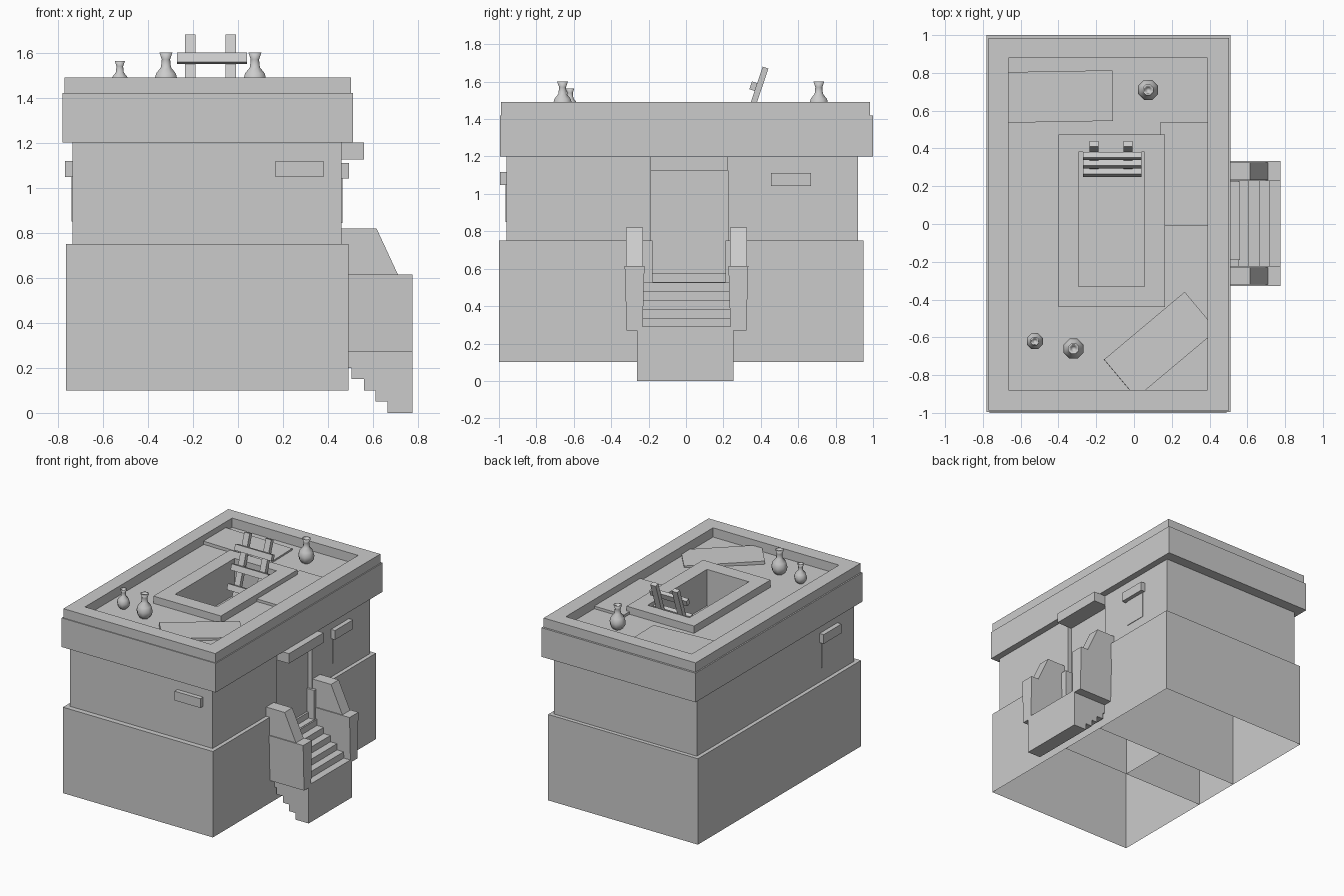
import bpy, bmesh, math
from mathutils import Matrix, Vector

if "Cube" in bpy.data.objects:
    bpy.data.objects.remove(bpy.data.objects["Cube"])


def finish(name, bm):
    bmesh.ops.recalc_face_normals(bm, faces=bm.faces)
    me = bpy.data.meshes.new(name)
    bm.to_mesh(me)
    bm.free()
    ob = bpy.data.objects.new(name, me)
    bpy.context.collection.objects.link(ob)
    return ob


def prism(name, pts, lo, hi, axis='z', bottom=True, top=True):
    """Extrude a 2D outline (xy along z, or xz along y)."""
    put = (lambda p, t: (p[0], p[1], t)) if axis == 'z' else (lambda p, t: (p[0], t, p[1]))
    bm = bmesh.new()
    a = [bm.verts.new(put(p, lo)) for p in pts]
    b = [bm.verts.new(put(p, hi)) for p in pts]
    n = len(pts)
    for i in range(n):
        j = (i + 1) % n
        bm.faces.new((a[i], a[j], b[j], b[i]))
    if bottom:
        bm.faces.new(a[::-1])
    if top:
        bm.faces.new(b)
    return finish(name, bm)


def rect(x0, x1, y0, y1):
    return [(x0, y0), (x1, y0), (x1, y1), (x0, y1)]


def box(name, x0, x1, y0, y1, z0, z1):
    return prism(name, rect(x0, x1, y0, y1), z0, z1)


def notched(x0, x1, y0, y1, nx, n0, n1):
    return [(x0, y0), (x1, y0), (x1, n0), (nx, n0), (nx, n1), (x1, n1), (x1, y1), (x0, y1)]


def ring(name, outer, inner, z0, z1):
    bm = bmesh.new()
    loops = [[bm.verts.new((x, y, z)) for x, y in rect(*r)]
             for r, z in ((outer, z0), (outer, z1), (inner, z1), (inner, z0))]
    for k in range(4):
        p, q = loops[k], loops[(k + 1) % 4]
        for i in range(4):
            j = (i + 1) % 4
            bm.faces.new((p[i], p[j], q[j], q[i]))
    return finish(name, bm)


def sheet(name, pts):
    bm = bmesh.new()
    bm.faces.new([bm.verts.new(p) for p in pts])
    return finish(name, bm)


# Lower storey: hollow, open underneath, with a notch for the doorway
prism("lower_walls", rect(-0.765, 0.49, -1.0, 0.95), 0.1, 0.53, bottom=False, top=False)
prism("lower_walls_upper", notched(-0.765, 0.49, -1.0, 0.95, 0.43, -0.18, 0.21),
      0.53, 0.75, bottom=False)
sheet("door_sill", [(0.43, -0.18, 0.53), (0.49, -0.18, 0.53), (0.49, 0.21, 0.53), (0.43, 0.21, 0.53)])

# Partitions inside the base
for y in (-0.18, 0.20):
    sheet("partition", [(-0.765, y, 0.1), (0.49, y, 0.1), (0.49, y, 0.53), (0.43, y, 0.53),
                        (0.43, y, 0.75), (-0.765, y, 0.75)])
sheet("cross_partition", [(-0.08, -0.18, 0.1), (-0.08, 0.20, 0.1), (-0.08, 0.20, 0.75), (-0.08, -0.18, 0.75)])

# Middle storey with recessed door, and lintel above it
prism("middle_walls", notched(-0.735, 0.46, -0.96, 0.92, 0.43, -0.19, 0.225), 0.75, 1.2)
box("door_lintel", 0.43, 0.56, -0.19, 0.225, 1.125, 1.2)

# Cornice, parapet and hatch frame
HOLE = (-0.295, 0.055, -0.33, 0.38)
ring("cornice", (-0.78, 0.51, -0.995, 1.0), HOLE, 1.2, 1.42)
ring("parapet", (-0.77, 0.502, -0.988, 0.985), (-0.665, 0.39, -0.88, 0.88), 1.42, 1.49)
ring("hatch_frame", (-0.40, 0.165, -0.44, 0.475), HOLE, 1.42, 1.475)

# Windows: panel and lintel, centred on each wall
for px, py, ang in ((0.273, -0.96, 0), (0.46, 0.562, 90), (-0.735, -0.655, -90)):
    m = Matrix.Translation((px, py, 0)) @ Matrix.Rotation(math.radians(ang), 4, 'Z')
    dz = -0.007 if ang == 90 else 0
    for nm, hw, d, z0, z1 in (("window_panel", 0.086, 0.004, 0.85, 1.05),
                              ("window_lintel", 0.107, 0.034, 1.048, 1.118)):
        box(nm, -hw, hw, -d, 0.01, z0 + dz, z1 + dz).data.transform(m)

# Staircase: stepped top and stepped underside
RUN, RISE = 0.055, 0.0475
steps = [(0.775, 0.0)]
for i in range(7):
    x, z = 0.775 - RUN * i, 0.29 + RISE * i
    steps += [(x, z), (x - RUN, z)]
steps += [(0.43, 0.61), (0.43, 0.20)]
for x, z in ((0.505, 0.15), (0.56, 0.10), (0.61, 0.05), (0.665, 0.0)):
    steps += [(x, z + 0.05), (x, z)]
prism("stairs", steps, -0.262, 0.255, axis='y')

# Stair side walls: tapered lower block and sloped upper block
for s, c in ((-1, -0.275), (1, 0.28)):
    lower = box("stair_side_lower", 0.48, 0.775, c - 0.053, c + 0.053, 0.27, 0.615)
    for v in lower.data.vertices:
        if v.co.z < 0.4:
            v.co.y -= 0.0
            v.co.y = c + (v.co.y - c) * 0.8
    prism("stair_side_upper", [(0.45, 0.60), (0.715, 0.60), (0.71, 0.615), (0.615, 0.82), (0.45, 0.82)],
          c - 0.046, c + 0.046, axis='y')

# Loose roof slabs
for x, y, lx, ly, ang, tilt in ((-0.39, 0.675, 0.555, 0.268, 1, 1.5),
                                (0.14, -0.64, 0.557, 0.265, 40, 1.5),
                                (0.275, 0.265, 0.27, 0.55, 0, 0)):
    slab = box("roof_slab", -lx / 2, lx / 2, -ly / 2, ly / 2, -0.012, 0.012)
    slab.data.transform(Matrix.Translation((x, y, 1.428)) @ Matrix.Rotation(math.radians(ang), 4, 'Z')
                        @ Matrix.Rotation(math.radians(tilt), 4, 'Y'))

# Leaning ladder through the hatch; local z runs along the rails
lean = Matrix.Translation((0, 0.425, 1.675)) @ Matrix.Rotation(math.radians(-18.5), 4, 'X')
for x in (-0.212, -0.032):
    box("ladder_rail", x - 0.023, x + 0.023, -0.016, 0.016, -0.5, 0).data.transform(lean)
for z in (-0.115, -0.255, -0.395):
    box("ladder_rung", -0.27, 0.04, -0.045, -0.014, z - 0.022, z + 0.022).data.transform(lean)

# Vases: eight-sided lathed profile
PROFILE = [(0.0, 0.0), (0.032, 0.0), (0.052, 0.025), (0.057, 0.055), (0.047, 0.088),
           (0.024, 0.115), (0.020, 0.150), (0.031, 0.180), (0.022, 0.180), (0.014, 0.150), (0.0, 0.14)]
for x, y, s in ((-0.32, -0.66, 1.0), (0.075, 0.71, 1.0), (-0.525, -0.62, 0.8)):
    bm = bmesh.new()
    vs = [bm.verts.new((r, 0, z)) for r, z in PROFILE]
    es = [bm.edges.new((vs[i], vs[i + 1])) for i in range(len(vs) - 1)]
    bmesh.ops.spin(bm, geom=vs + es, cent=(0, 0, 0), axis=(0, 0, 1),
                   angle=math.tau, steps=8, use_duplicate=False)
    bmesh.ops.remove_doubles(bm, verts=bm.verts, dist=1e-4)
    bmesh.ops.transform(bm, verts=bm.verts, matrix=Matrix.Translation((x, y, 1.42))
                        @ Matrix.Rotation(math.radians(22.5), 4, 'Z') @ Matrix.Scale(s, 4))
    ob = finish("vase", bm)
    for p in ob.data.polygons:
        p.use_smooth = True
